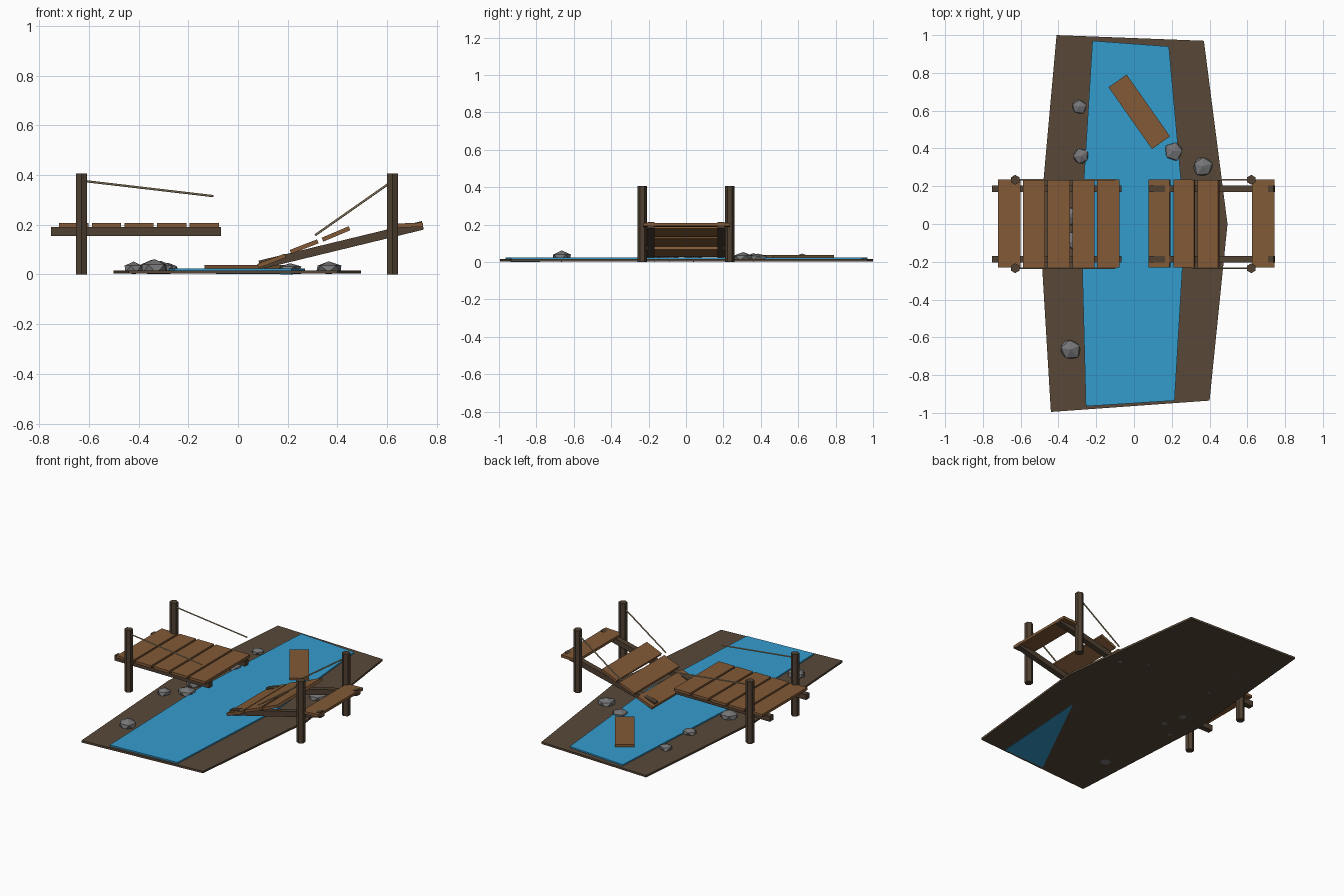
import bpy, bmesh, math, random
from mathutils import Vector, Matrix, Euler

if "Cube" in bpy.data.objects:
    bpy.data.objects.remove(bpy.data.objects["Cube"])

random.seed(4)


def material(name, rgb):
    lin = [((c / 255 + 0.055) / 1.055) ** 2.4 for c in rgb]
    m = bpy.data.materials.new(name)
    m.diffuse_color = (*lin, 1)
    m.use_nodes = True
    m.node_tree.nodes["Principled BSDF"].inputs["Base Color"].default_value = m.diffuse_color
    return m


SOIL = material("soil", (88, 72, 56))
WATER = material("water", (52, 156, 206))
PLANK = material("plank wood", (130, 90, 55))
TIMBER = material("dark timber", (80, 65, 50))
STONE = material("stone", (118, 118, 120))
ROPE = material("rope", (172, 153, 120))


def finish(name, bm, mat):
    bmesh.ops.recalc_face_normals(bm, faces=bm.faces)
    me = bpy.data.meshes.new(name)
    bm.to_mesh(me)
    bm.free()
    me.materials.append(mat)
    ob = bpy.data.objects.new(name, me)
    bpy.context.collection.objects.link(ob)
    return ob


def box(name, center, size, mat, rot=(0, 0, 0)):
    bm = bmesh.new()
    mtx = Matrix.Translation(center) @ Euler(rot).to_matrix().to_4x4() @ Matrix.Diagonal((*size, 1))
    bmesh.ops.create_cube(bm, size=1, matrix=mtx)
    return finish(name, bm, mat)


def rod(name, a, b, radius, sides, mat, twist=0):
    a, b = Vector(a), Vector(b)
    d = b - a
    bm = bmesh.new()
    mtx = Matrix.Translation((a + b) / 2) @ d.to_track_quat('Z', 'Y').to_matrix().to_4x4() @ Matrix.Rotation(twist, 4, 'Z')
    bmesh.ops.create_cone(bm, cap_ends=True, segments=sides, radius1=radius, radius2=radius,
                          depth=d.length, matrix=mtx)
    return finish(name, bm, mat)


def slab(name, outline, bottom, top, mat):
    """Flat outline with a level top; the bottom height is a function of x and y."""
    bm = bmesh.new()
    lo = [bm.verts.new((x, y, bottom(x, y))) for x, y in outline]
    hi = [bm.verts.new((x, y, top)) for x, y in outline]
    bm.faces.new(lo[::-1])
    bm.faces.new(hi)
    n = len(outline)
    for i in range(n):
        j = (i + 1) % n
        bm.faces.new((lo[i], lo[j], hi[j], hi[i]))
    return finish(name, bm, mat)


def rock(name, x, y, r, top):
    bm = bmesh.new()
    base = 0.022
    bmesh.ops.create_icosphere(bm, subdivisions=1, radius=1)
    spin = Matrix.Rotation(random.uniform(0, 6.28), 3, 'Z')
    for v in bm.verts:
        p = spin @ v.co
        k = r * random.uniform(0.95, 1.15)
        v.co = (x + p.x * k, y + p.y * k, max(0.001, base + p.z * (top - base)))
    return finish(name, bm, STONE)


# River bank and stream
slab("river_bank", [(-0.44, -0.995), (0.40, -0.935), (0.495, 0), (0.37, 0.97), (-0.41, 1.0), (-0.5, 0)],
     lambda x, y: 0.003, 0.016, SOIL)
slab("stream", [(-0.255, -0.965), (0.215, -0.935), (0.27, 0), (0.185, 0.94), (-0.22, 0.97), (-0.28, 0)],
     lambda x, y: 0.003 - 0.004 * ((x + 0.09) * 2 - (y + 0.95)), 0.025, WATER)

# Posts, support beams and broken ropes on both sides
TILT = 0.238
for side, tag in ((1, "back"), (-1, "front")):
    y = 0.234 * side
    for x, end in ((-0.629, "left"), (0.621, "right")):
        rod(f"{end}_{tag}_post", (x, y, 0), (x, y, 0.407), 0.026, 6, TIMBER, math.pi / 6 * 0)
    box(f"left_{tag}_beam", (-0.41, 0.187 * side, 0.173), (0.685, 0.036, 0.035), TIMBER)
    box(f"fallen_{tag}_beam", (0.415, 0.187 * side, 0.118), (0.675, 0.036, 0.035), TIMBER, (0, -TILT, 0))
    rod(f"left_{tag}_rope", (-0.62, y, 0.376), (-0.098, y, 0.315), 0.0045, 6, ROPE)
    rod(f"right_{tag}_rope", (0.31, y, 0.158), (0.61, y, 0.368), 0.0045, 6, ROPE)

# Level planks of the standing half
for i in range(5):
    box(f"left_plank_{i + 1}", (-0.66 + 0.131 * i, 0.003, 0.198), (0.118, 0.466, 0.017), PLANK)

# Sloping planks of the collapsed half: x, z, tilt
for i, (x, z, tilt) in enumerate([(0.135, 0.055, 0.36), (0.266, 0.112, 0.37),
                                  (0.394, 0.163, 0.40), (0.684, 0.198, 0.04)]):
    box(f"right_plank_{i + 1}", (x, 0.003, z), (0.118, 0.466, 0.017), PLANK, (0, -tilt, 0))

# Loose plank floating in the water
box("floating_plank", (0.028, 0.594, 0.031), (0.40, 0.117, 0.015), PLANK, (0, 0, math.radians(-54.9)))

# Rocks along the banks: x, y, radius, top height
for i, (x, y, r, top) in enumerate([(-0.29, 0.62, 0.040, 0.045), (-0.28, 0.36, 0.042, 0.047),
                                    (0.21, 0.385, 0.050, 0.045), (0.365, 0.305, 0.055, 0.053),
                                    (-0.335, -0.665, 0.056, 0.062), (-0.42, -0.17, 0.042, 0.052),
                                    (-0.31, -0.09, 0.055, 0.055), (-0.345, 0.04, 0.055, 0.060)]):
    rock(f"rock_{i + 1}", x, y, r, top)
